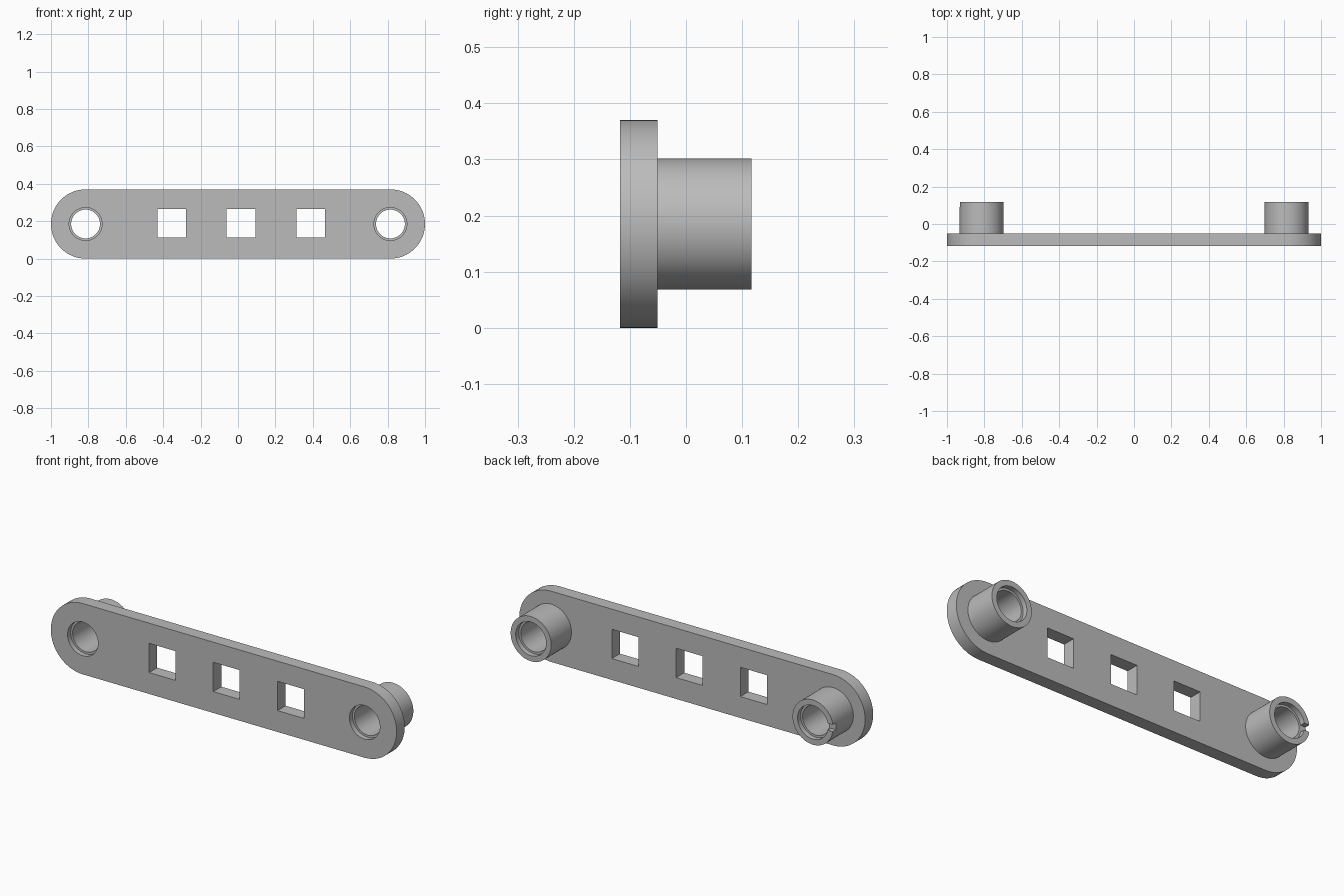
import bpy, bmesh, math

if "Cube" in bpy.data.objects:
    bpy.data.objects.remove(bpy.data.objects["Cube"])

FRONT, SEAT, BACK = -0.118, -0.051, 0.117   # depth levels
MID = 0.185                                 # plate half height
BOSS_X = 1 - MID
BOSS_R, RIM_R, BORE_R = 0.117, 0.088, 0.077
STEP = 0.026                                # counterbore and slot depth
SEG = 64

grey = bpy.data.materials.new("grey plastic")
grey.use_nodes = True
grey.diffuse_color = (0.5, 0.5, 0.5, 1)
grey.node_tree.nodes["Principled BSDF"].inputs["Base Color"].default_value = grey.diffuse_color


def make_object(name, bm):
    bmesh.ops.recalc_face_normals(bm, faces=bm.faces)
    mesh = bpy.data.meshes.new(name)
    bm.to_mesh(mesh)
    bm.free()
    mesh.materials.append(grey)
    obj = bpy.data.objects.new(name, mesh)
    bpy.context.collection.objects.link(obj)
    return obj


def turned(name, x, profile):
    """Solid of revolution about a y axis, from (radius, y) pairs."""
    bm = bmesh.new()
    rings = []
    for r, y in profile:
        rings.append([bm.verts.new((x + r * math.cos(i * math.tau / SEG), y,
                                    MID + r * math.sin(i * math.tau / SEG)))
                      for i in range(SEG)])
    for a, b in zip(rings, rings[1:]):
        for i in range(SEG):
            j = (i + 1) % SEG
            bm.faces.new((a[i], a[j], b[j], b[i]))
    bm.faces.new(rings[0])
    bm.faces.new(rings[-1])
    return make_object(name, bm)


def box(name, centre, size):
    bm = bmesh.new()
    bmesh.ops.create_cube(bm, size=1)
    bmesh.ops.scale(bm, vec=size, verts=bm.verts)
    bmesh.ops.translate(bm, vec=centre, verts=bm.verts)
    return make_object(name, bm)


def activate(obj):
    bpy.ops.object.select_all(action='DESELECT')
    obj.select_set(True)
    bpy.context.view_layer.objects.active = obj


def cut(obj, cutter):
    activate(obj)
    mod = obj.modifiers.new("cut", 'BOOLEAN')
    mod.operation, mod.solver, mod.object = 'DIFFERENCE', 'EXACT', cutter
    bpy.ops.object.modifier_apply(modifier=mod.name)


# Plate with rounded ends
bm = bmesh.new()
outline = []
for side in (1, -1):
    for i in range(SEG // 2 + 1):
        a = -side * math.pi / 2 + math.pi * i / (SEG // 2) * 1
        a = math.pi * i / (SEG // 2) - side * math.pi / 2
        outline.append(bm.verts.new((side * BOSS_X + MID * math.cos(a), FRONT,
                                     MID + MID * math.sin(a))))
face = bm.faces.new(outline)
extruded = bmesh.ops.extrude_face_region(bm, geom=[face])["geom"]
bmesh.ops.translate(bm, vec=(0, SEAT - FRONT, 0),
                    verts=[v for v in extruded if isinstance(v, bmesh.types.BMVert)])
plate = make_object("plate", bm)

# Square windows
cutters = [box("window_cutter", (x, FRONT, MID + 0.003), (0.153, 0.4, 0.153))
           for x in (-0.355, 0.016, 0.388)]
for cutter in cutters:
    cut(plate, cutter)

# Hollow bosses, bored through the plate with a wider step at each end
bosses = []
for name, side in (("left_boss", 1), ("right_boss", -1)):
    x = side * BOSS_X
    boss = turned(name, x, [(BOSS_R, SEAT), (BOSS_R, BACK)])
    bore = turned("bore_cutter", x, [
        (RIM_R, FRONT - 0.1), (RIM_R, FRONT + STEP), (BORE_R, FRONT + STEP),
        (BORE_R, BACK - STEP), (RIM_R, BACK - STEP), (RIM_R, BACK + 0.1)])
    cut(plate, bore)
    cut(boss, bore)
    cutters.append(bore)
    bosses.append(boss)

# Small slot in the outer rim of the right boss
slot = box("slot_cutter", (-BOSS_X - 0.1, BACK, MID), (0.08, 2 * STEP, 0.036))
cut(bosses[1], slot)
cutters.append(slot)

# Drop the hidden face where each boss meets the plate
for boss in bosses:
    bm = bmesh.new()
    bm.from_mesh(boss.data)
    hidden = [f for f in bm.faces if all(abs(v.co.y - SEAT) < 1e-4 for v in f.verts)]
    bmesh.ops.delete(bm, geom=hidden, context='FACES_ONLY')
    bm.to_mesh(boss.data)
    bm.free()

for cutter in cutters:
    bpy.data.objects.remove(cutter)
for obj in [plate] + bosses:
    activate(obj)
    bpy.ops.object.shade_smooth_by_angle(angle=math.radians(30))
